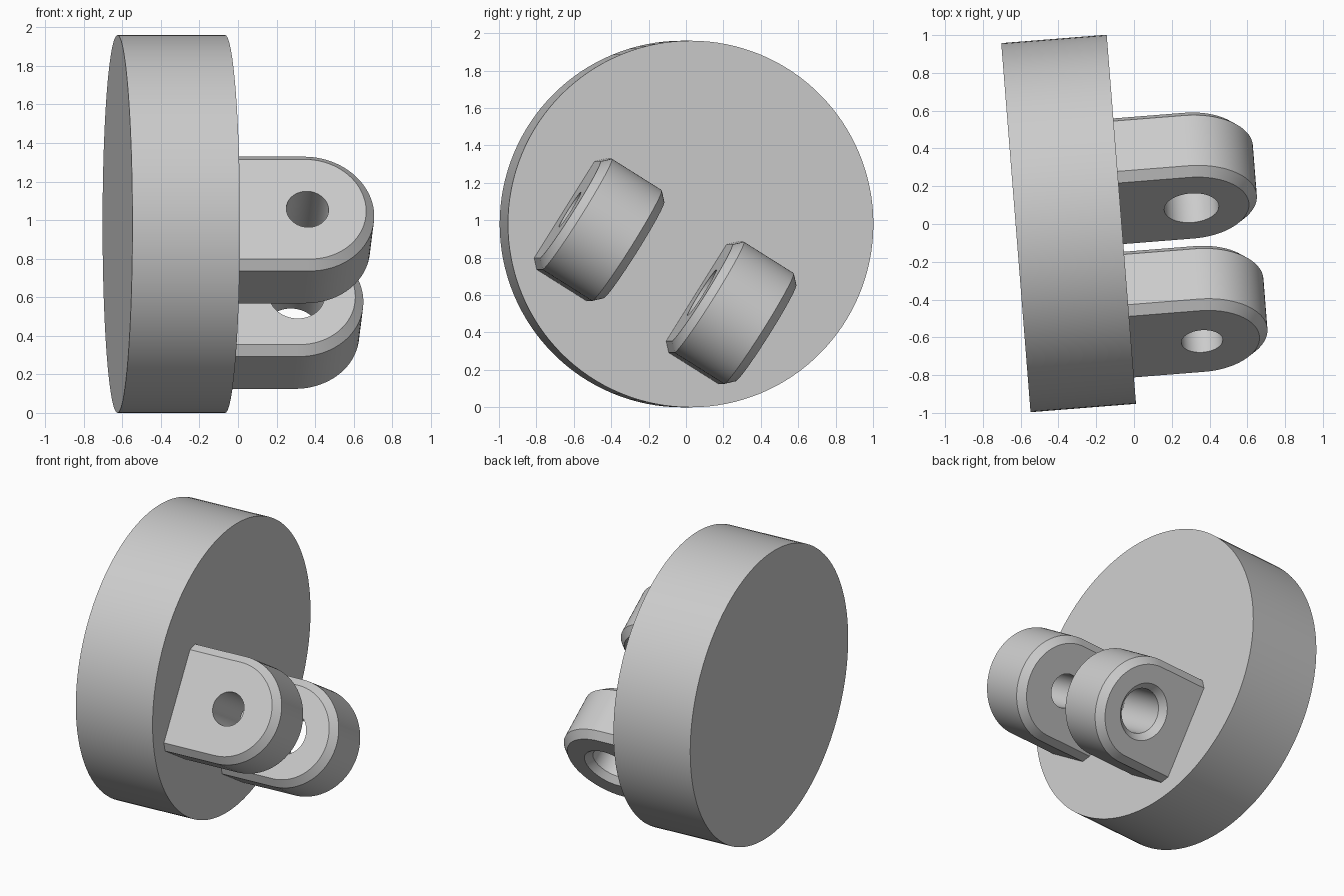
import bpy, bmesh
from math import radians, sin, cos, pi
from mathutils import Matrix

cube = bpy.data.objects.get("Cube")
if cube:
    bpy.data.objects.remove(cube, do_unlink=True)

grey = bpy.data.materials.new("plain grey")
grey.use_nodes = True
colour = (0.6, 0.6, 0.6, 1)
grey.diffuse_color = colour
grey.node_tree.nodes["Principled BSDF"].inputs["Base Color"].default_value = colour

# Plate frame: local x is the plate axis, origin at the centre of the lug side
RADIUS, DEPTH = 0.98, 0.56
frame = Matrix.Translation((-0.067, 0.025, RADIUS)) @ Matrix.Rotation(radians(4.54), 4, 'Z')


def finish(bm, name, matrix):
    bmesh.ops.recalc_face_normals(bm, faces=bm.faces)
    mesh = bpy.data.meshes.new(name)
    bm.to_mesh(mesh)
    bm.free()
    mesh.materials.append(grey)
    obj = bpy.data.objects.new(name, mesh)
    bpy.context.collection.objects.link(obj)
    obj.matrix_world = matrix
    bpy.ops.object.select_all(action='DESELECT')
    obj.select_set(True)
    bpy.context.view_layer.objects.active = obj
    bpy.ops.object.shade_smooth_by_angle(angle=radians(25))


def loft(bm, rings):
    """Skin matching closed rings and return the edges of the two end rings."""
    loops = [[bm.verts.new(p) for p in ring] for ring in rings]
    n = len(loops[0])
    for a, b in zip(loops, loops[1:]):
        for i in range(n):
            j = (i + 1) % n
            bm.faces.new((a[i], a[j], b[j], b[i]))
    return [[bm.edges.get((l[i], l[(i + 1) % n])) for i in range(n)]
            for l in (loops[0], loops[-1])]


# Lug dimensions: hole distance from plate, half width, half thickness, chamfer
REACH, HALF_W, HALF_T, CHAMFER = 0.375, 0.35, 0.2025, 0.045
SEGS = 48


def outline(y, r):
    arc = [(REACH + r * sin(pi * i / SEGS), y, -r * cos(pi * i / SEGS)) for i in range(SEGS + 1)]
    return [(-0.02, y, -r)] + arc + [(-0.02, y, r)]


def circle(y, r):
    return [(REACH + r * cos(2 * pi * i / SEGS), y, r * sin(2 * pi * i / SEGS)) for i in range(SEGS)]


def lug(name, across, up, bore):
    bm = bmesh.new()
    inner = HALF_T - CHAMFER
    outer_ends = loft(bm, [outline(-HALF_T, HALF_W - CHAMFER), outline(-inner, HALF_W),
                           outline(inner, HALF_W), outline(HALF_T, HALF_W - CHAMFER)])
    bore_ends = loft(bm, [circle(y, r) for y, r in bore])
    # Flat cheeks pierced by the bore
    for rim, hole in zip(outer_ends, bore_ends):
        bmesh.ops.triangle_fill(bm, edges=rim + hole, use_beauty=True)
    finish(bm, name, frame @ Matrix.Translation((0, across, up))
           @ Matrix.Rotation(radians(-32.1), 4, 'X'))


# Round plate
bm = bmesh.new()
bmesh.ops.create_cone(bm, cap_ends=True, segments=128, radius1=RADIUS, radius2=RADIUS, depth=DEPTH,
                      matrix=Matrix.Translation((-DEPTH / 2, 0, 0)) @ Matrix.Rotation(pi / 2, 4, 'Y'))
finish(bm, "round_plate", frame)

# Front lug has a plain bore, back lug a wider bore with a countersink
lug("front_lug", -0.506, -0.031, [(-HALF_T, 0.11), (HALF_T, 0.11)])
lug("back_lug", 0.202, -0.475, [(-HALF_T, 0.145), (HALF_T - 0.04, 0.145), (HALF_T, 0.185)])
